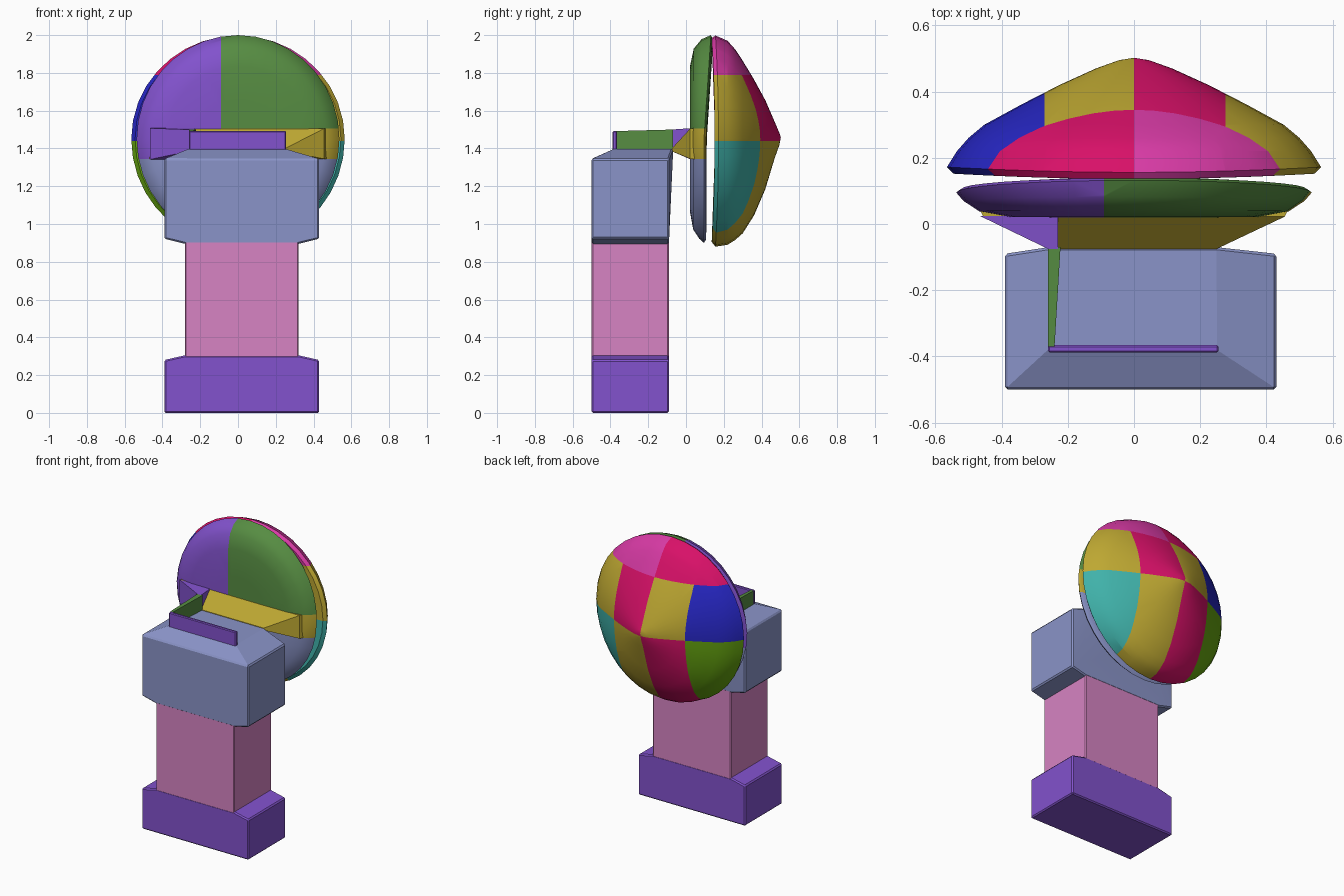
import bpy, bmesh, math
from mathutils import Vector

if "Cube" in bpy.data.objects:
    bpy.data.objects.remove(bpy.data.objects["Cube"], do_unlink=True)


def lin(c):
    c /= 255
    return c / 12.92 if c <= 0.04045 else ((c + 0.055) / 1.055) ** 2.4


def material(name, r, g, b):
    m = bpy.data.materials.new(name)
    col = (lin(r), lin(g), lin(b), 1)
    m.diffuse_color = col
    m.use_nodes = True
    m.node_tree.nodes["Principled BSDF"].inputs["Base Color"].default_value = col
    return m


PURPLE = material("purple", 130, 82, 205)
ROSE = material("rose", 215, 132, 195)
SLATE = material("slate blue", 138, 148, 200)
GREEN = material("green", 86, 140, 66)
YELLOW = material("mustard", 190, 168, 50)
CRIMSON = material("crimson", 216, 16, 104)
MAGENTA = material("magenta pink", 216, 58, 165)
BLUE = material("deep blue", 38, 38, 195)
TEAL = material("teal", 64, 178, 170)
LIME = material("lime", 102, 165, 16)


def finish(name, bm, mats, angle=30):
    bmesh.ops.recalc_face_normals(bm, faces=bm.faces)
    me = bpy.data.meshes.new(name)
    bm.to_mesh(me)
    bm.free()
    for m in mats:
        me.materials.append(m)
    ob = bpy.data.objects.new(name, me)
    bpy.context.collection.objects.link(ob)
    bpy.ops.object.select_all(action='DESELECT')
    ob.select_set(True)
    bpy.context.view_layer.objects.active = ob
    bpy.ops.object.shade_smooth_by_angle(angle=math.radians(angle))
    return ob


def hull(name, pts, mat, bevel=0.0):
    """Convex solid around a few corner points."""
    bm = bmesh.new()
    for p in pts:
        bm.verts.new(p)
    bmesh.ops.convex_hull(bm, input=bm.verts[:])
    bmesh.ops.dissolve_limit(bm, angle_limit=math.radians(1), verts=bm.verts[:], edges=bm.edges[:])
    if bevel:
        bmesh.ops.bevel(bm, geom=[e for e in bm.edges if e.calc_face_angle(0) > 0.6],
                        offset=bevel, segments=1, affect='EDGES', clamp_overlap=True)
    return finish(name, bm, [mat], 10)


def rect(x0, x1, y0, y1, z):
    return [(x, y, z) for x in (x0, x1) for y in (y0, y1)]


def box(x0, x1, y0, y1, z0, z1):
    return rect(x0, x1, y0, y1, z0) + rect(x0, x1, y0, y1, z1)


def loft(rings, front, back):
    """Skin rings of points and close both ends with a pole."""
    bm = bmesh.new()
    vr = [[bm.verts.new(p) for p in ring] for ring in rings]
    n = len(vr[0])
    for a, b in zip(vr, vr[1:]):
        for i in range(n):
            j = (i + 1) % n
            bm.faces.new((a[i], a[j], b[j], b[i]))
    for ring, tip in ((vr[0], front), (vr[-1], back)):
        v = bm.verts.new(tip)
        for i in range(n):
            bm.faces.new((ring[i], ring[(i + 1) % n], v))
    return bm


def paint(bm, xs, zs, mats, rule):
    """Cut along straight x and z lines, then colour each patch by its place."""
    for axis, cuts in ((Vector((1, 0, 0)), xs), (Vector((0, 0, 1)), zs)):
        for c in cuts:
            bmesh.ops.bisect_plane(bm, geom=bm.verts[:] + bm.edges[:] + bm.faces[:],
                                   dist=1e-5, plane_co=axis * c, plane_no=axis)
    for f in bm.faces:
        p = f.calc_center_median()
        f.material_index = mats.index(rule(p.x, p.z))


# Pedestal: base, column and chamfered top block
hull("base", box(-.39, .43, -.5, -.09, 0, .28) + rect(-.28, .32, -.5, -.09, .305), PURPLE, .008)
hull("column", box(-.28, .32, -.499, -.091, .29, .91), ROSE, .006)
hull("top_block", rect(-.28, .32, -.5, -.09, .895) + box(-.39, .43, -.5, -.09, .922, 1.345)
     + rect(-.26, .25, -.38, -.07, 1.398) + [(-.25, -.07, 1.345), (.25, -.07, 1.345)], SLATE, .008)

# Low walls on top of the block
hull("front_wall", box(-.26, .255, -.388, -.366, 1.385, 1.492), PURPLE, .005)
hull("side_wall", [(-.26, -.37, 1.385), (-.24, -.37, 1.385), (-.26, -.07, 1.385), (-.222, -.07, 1.385),
                   (-.26, -.37, 1.492), (-.24, -.37, 1.492), (-.26, -.07, 1.5), (-.222, -.07, 1.5)], GREEN)

# Flared bridge from the block to the disc
hull("bridge", [(s * .25, -.075, z) for s in (-1, 1) for z in (1.385, 1.4)]
     + [(s * .455, .022, z) for s in (-1, 1) for z in (1.345, 1.505)]
     + [(s * .47, .05, z) for s in (-1, 1) for z in (1.345, 1.505)], YELLOW)
hull("bridge_side", [(-.26, -.075, 1.385), (-.23, -.075, 1.385), (-.26, -.075, 1.5), (-.23, -.075, 1.5),
                     (-.465, .024, 1.342), (-.23, .024, 1.342), (-.465, .024, 1.507), (-.23, .024, 1.507)], PURPLE)

# Flat front disc, whose rim leans back towards the top
N = 36
ANGLES = [2 * math.pi * i / N for i in range(N)]
CZ = 1.45
disc_profile = [(.35, .02, 0), (.70, .021, 0), (.87, .038, .003), (.96, .07, .012),
                (1.0, .095, .037), (.97, .106, .033), (.85, .108, .033)]
rings = [[(.537 * r * math.cos(a), y + lean * max(0, math.sin(a)), CZ + .55 * r * math.sin(a))
          for a in ANGLES] for r, y, lean in disc_profile]
bm = loft(rings, (0, .02, CZ), (0, .11, CZ))


def disc_colour(x, z):
    if z < 1.343:
        return SLATE
    if x < -.09:
        return PURPLE
    return GREEN if z > 1.505 else YELLOW


disc_mats = [SLATE, PURPLE, GREEN, YELLOW]
paint(bm, [-.09], [1.343, 1.505], disc_mats, disc_colour)
finish("front_disc", bm, disc_mats, 40)

# Patchwork dome: depth, then radius at the top, sides and bottom
dome_profile = [(.152, .535, .545, .545), (.172, .548, .565, .57), (.22, .52, .535, .56),
                (.26, .475, .50, .535), (.30, .415, .452, .50), (.36, .315, .342, .405),
                (.42, .205, .225, .265), (.47, .09, .115, .10), (.495, .03, .045, .03)]
rings = []
for k, (y, top, side, low) in enumerate(dome_profile):
    ring = []
    for a in ANGLES:
        s = math.sin(a)
        r = side + ((top if s > 0 else low) - side) * s * s
        lift = -.016 * s * s if k < 2 else 0
        ring.append((r * math.cos(a), y + lift, CZ + r * s))
    rings.append(ring)
bm = loft(rings, (0, .155, CZ), (0, .502, CZ + .01))


def dome_colour(x, z):
    if z > 1.79:
        return MAGENTA if x > 0 else CRIMSON
    col = (x > -.27) + (x > 0) + (x > .277)
    row = (BLUE, YELLOW, CRIMSON, YELLOW) if z > 1.44 else (LIME, CRIMSON, YELLOW, TEAL)
    return row[col]


dome_mats = [MAGENTA, CRIMSON, BLUE, YELLOW, LIME, TEAL]
paint(bm, [-.27, 0, .277], [1.44, 1.79], dome_mats, dome_colour)
finish("patchwork_dome", bm, dome_mats, 40)
